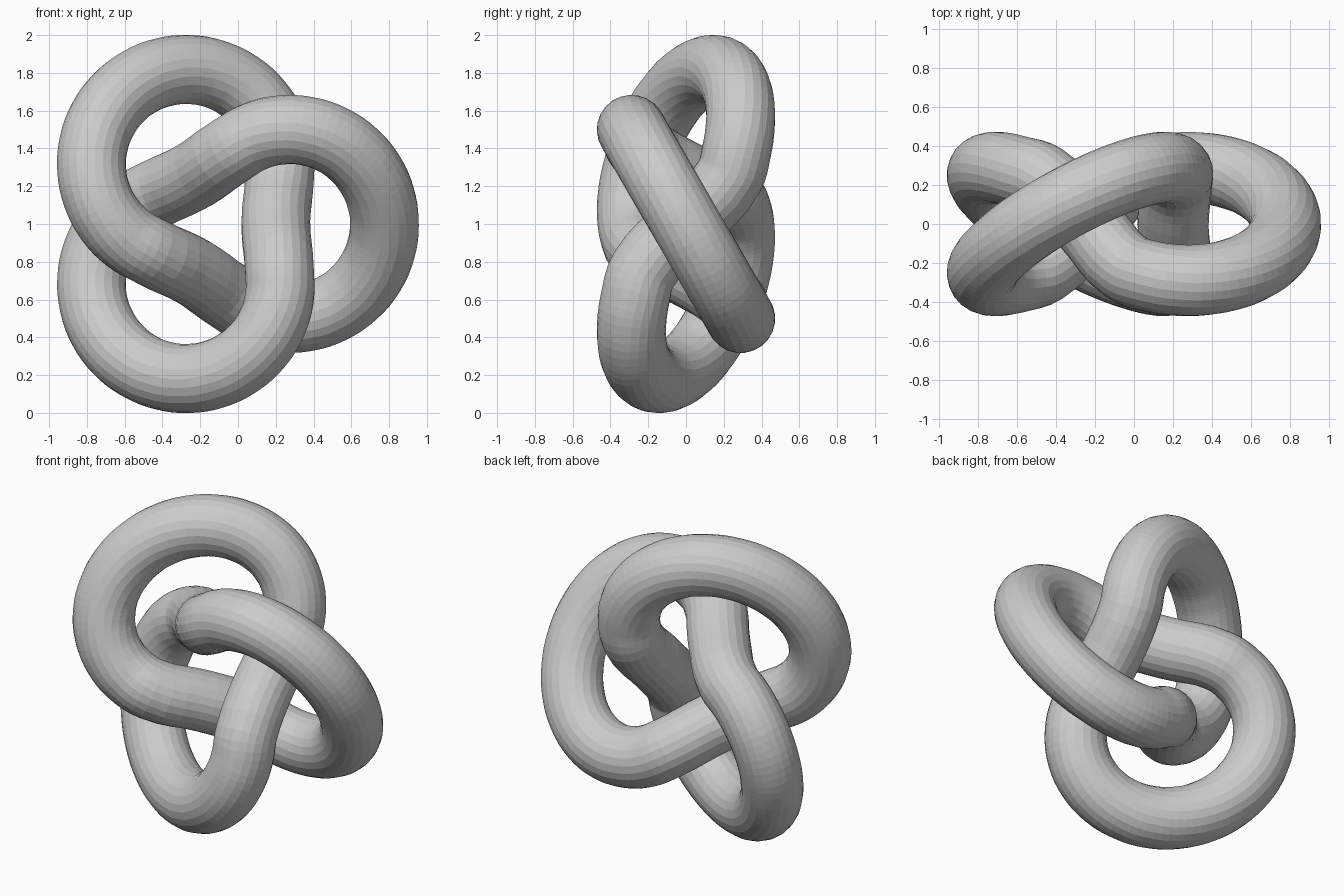
import bpy
from math import sin, cos, radians

if "Cube" in bpy.data.objects:
    bpy.data.objects.remove(bpy.data.objects["Cube"])

CX, OFFSET, LOOP_R, TUBE_R = -0.092, 0.367, 0.50, 0.183
TILT, INNER = 0.578, 0.292

# centre line: three tilted round loops joined by short inner strands
points = []
for turn in (0, 240, 120):
    local = [(OFFSET + LOOP_R * cos(radians(a)), LOOP_R * sin(radians(a)))
             for a in range(-128, 129, 16)]
    path = [(u, -TILT * v, v) for u, v in local]
    path.append((INNER * cos(radians(120)), 0, INNER * sin(radians(120))))
    c, s = cos(radians(turn)), sin(radians(turn))
    points += [(CX + u * c - v * s, d, 1 + u * s + v * c) for u, d, v in path]

# round tube swept along the closed knot
curve = bpy.data.curves.new("knot_tube", 'CURVE')
curve.dimensions = '3D'
curve.bevel_depth = TUBE_R
curve.bevel_resolution = 10
curve.resolution_u = 4
spline = curve.splines.new('BEZIER')
spline.bezier_points.add(len(points) - 1)
for bp, co in zip(spline.bezier_points, points):
    bp.co = co
    bp.handle_left_type = bp.handle_right_type = 'AUTO'
spline.use_cyclic_u = True
spline.use_smooth = False

knot = bpy.data.objects.new("knot_tube", curve)
bpy.context.collection.objects.link(knot)
